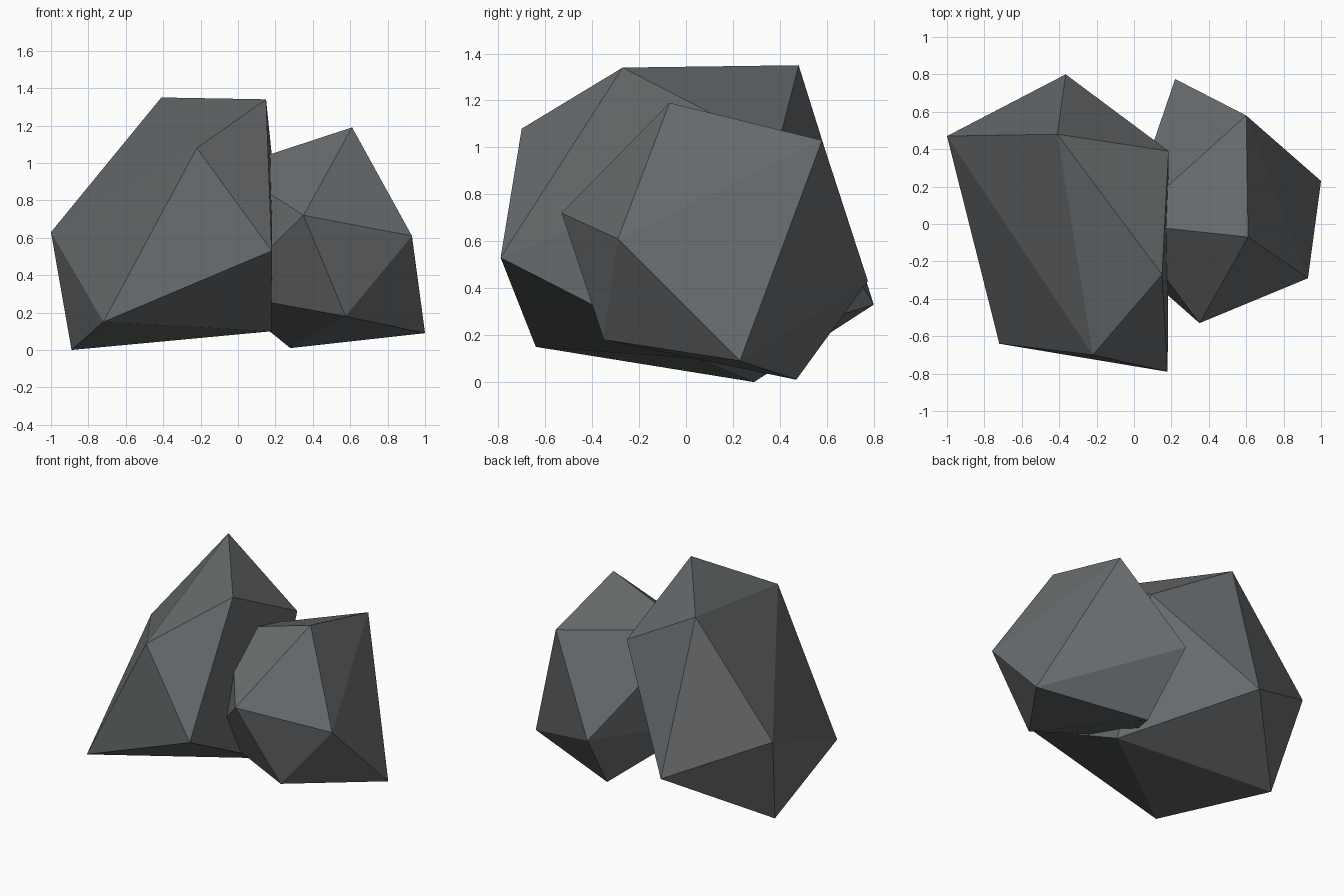
import bpy, bmesh

if "Cube" in bpy.data.objects:
    bpy.data.objects.remove(bpy.data.objects["Cube"])

stone = bpy.data.materials.new("dark_grey_stone")
stone.diffuse_color = (0.138, 0.149, 0.155, 1)
stone.use_nodes = True
stone.node_tree.nodes["Principled BSDF"].inputs["Base Color"].default_value = stone.diffuse_color


def boulder(name, corners):
    """Flat-faced boulder: the convex hull of its corner points."""
    bm = bmesh.new()
    for c in corners:
        bm.verts.new(c)
    res = bmesh.ops.convex_hull(bm, input=bm.verts[:])
    loose = [v for v in bm.verts if not v.link_faces]
    bmesh.ops.delete(bm, geom=loose, context='VERTS')
    bmesh.ops.recalc_face_normals(bm, faces=bm.faces[:])
    mesh = bpy.data.meshes.new(name)
    bm.to_mesh(mesh)
    bm.free()
    mesh.materials.append(stone)
    obj = bpy.data.objects.new(name, mesh)
    bpy.context.collection.objects.link(obj)
    return obj


# Large boulder on the left
boulder("large_boulder", [
    (-0.41, 0.48, 1.35), (0.15, -0.27, 1.34), (-0.22, -0.70, 1.08),
    (0.18, -0.79, 0.53), (-0.72, -0.64, 0.15), (-0.89, 0.29, 0.00),
    (-1.00, 0.47, 0.63), (0.185, 0.39, 1.00), (-0.365, 0.80, 0.33),
    (0.18, 0.05, 0.10)])

# Smaller boulder on the right, pushed into the large one
boulder("small_boulder", [
    (0.61, -0.07, 1.19), (0.60, 0.58, 1.03), (0.93, -0.29, 0.61),
    (1.00, 0.23, 0.09), (0.575, -0.35, 0.18), (0.28, 0.47, 0.01),
    (0.35, -0.53, 0.72), (0.22, 0.775, 0.43), (-0.045, 0.00, 0.975),
    (-0.08, -0.15, 0.30)])
